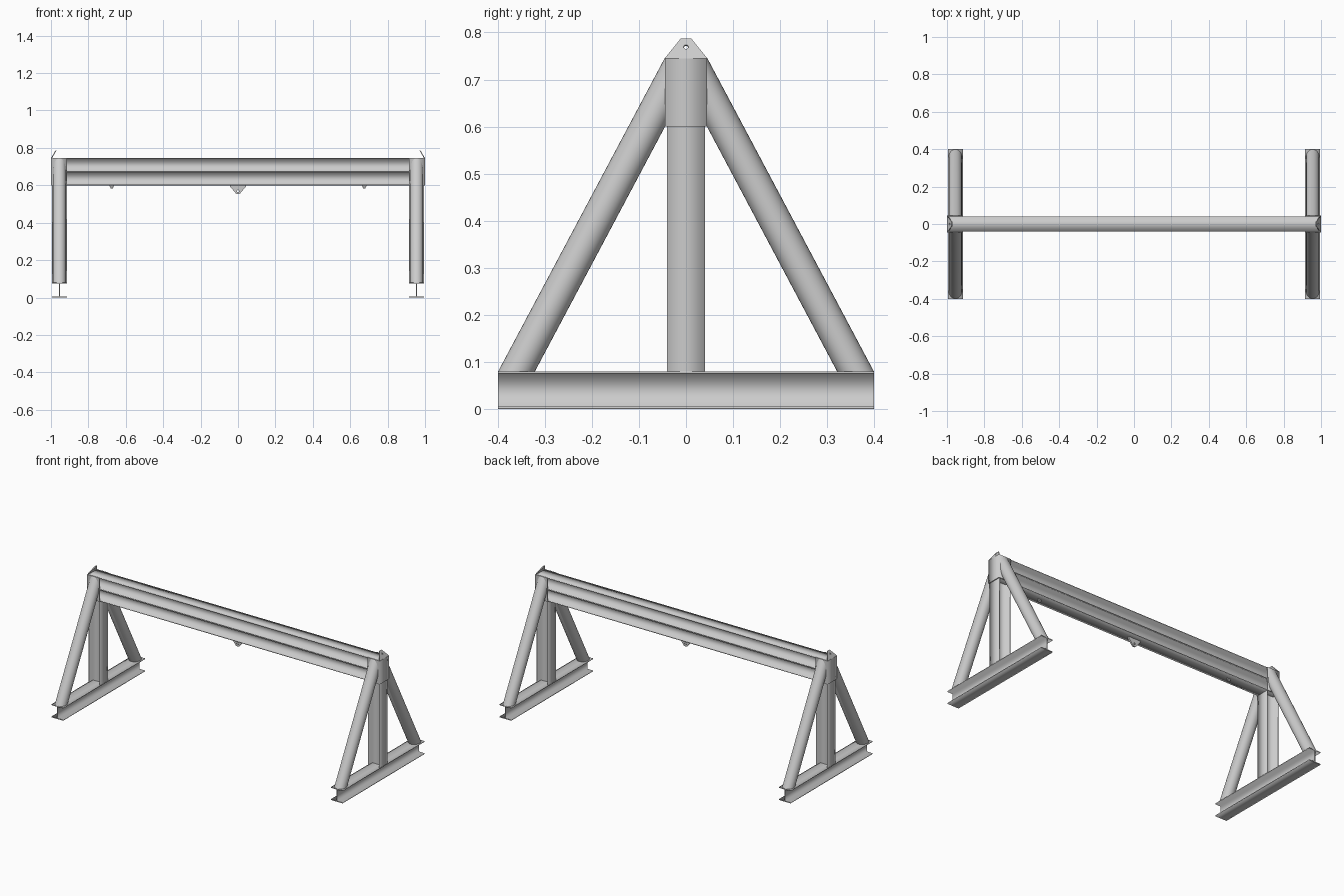
import bpy, bmesh, math
from mathutils import Matrix, Vector

if "Cube" in bpy.data.objects:
    bpy.data.objects.remove(bpy.data.objects["Cube"])


def mirror(ob, x=True, y=False):
    m = ob.modifiers.new("mirror", "MIRROR")
    m.use_axis = (x, y, False)
    m.use_clip = False


def prism(name, outline, depth, u, v, centre, holes=()):
    """Extrude a flat outline (axes u, v), with round holes, about centre."""
    cu = bpy.data.curves.new(name, "CURVE")
    cu.dimensions, cu.fill_mode, cu.extrude = "2D", "BOTH", depth / 2
    loops = [outline]
    for hx, hy, r in holes:
        loops.append([(hx + r * math.cos(k * math.pi / 8),
                       hy + r * math.sin(k * math.pi / 8)) for k in range(16)])
    for loop in loops:
        sp = cu.splines.new("POLY")
        sp.points.add(len(loop) - 1)
        for p, (a, b) in zip(sp.points, loop):
            p.co = (a, b, 0, 1)
        sp.use_cyclic_u = True
    tmp = bpy.data.objects.new(name + "_tmp", cu)
    bpy.context.collection.objects.link(tmp)
    dg = bpy.context.evaluated_depsgraph_get()
    me = bpy.data.meshes.new_from_object(tmp.evaluated_get(dg))
    bpy.data.objects.remove(tmp)
    u, v = Vector(u).normalized(), Vector(v).normalized()
    m = Matrix((u, v, u.cross(v))).transposed().to_4x4()
    m.translation = Vector(centre)
    me.transform(m)
    bm = bmesh.new()
    bm.from_mesh(me)
    bmesh.ops.remove_doubles(bm, verts=bm.verts, dist=1e-5)
    bmesh.ops.recalc_face_normals(bm, faces=bm.faces)
    bm.to_mesh(me)
    bm.free()
    ob = bpy.data.objects.new(name, me)
    bpy.context.collection.objects.link(ob)
    return ob


def i_section(w, h, t=0.005):
    a, b, c = w / 2, h / 2, t / 2
    q = [(a, -b), (a, -b + t), (c, -b + t), (c, b - t), (a, b - t), (a, b)]
    return q + [(-x, -y) for x, y in q]


X, Y, Z = (1, 0, 0), (0, 1, 0), (0, 0, 1)
CX = 0.955   # x of the end frames

# Two stacked I-beams forming the crossbeam
for name, z in (("lower_crossbeam", 0.63625), ("upper_crossbeam", 0.70875)):
    prism(name, i_section(0.08, 0.0725), 1.99, Y, Z, (0, 0, z))

# Foot beams and upright columns
mirror(prism("foot_beam", i_section(0.08, 0.08), 0.8, X, Z, (CX, 0, 0.04)))
mirror(prism("column", i_section(0.08, 0.08), 0.52, Y, X, (CX, 0, 0.34)))

# U-shaped bracket wrapping each crossbeam end
bracket = [(0.915, -0.045), (1, -0.045), (1, 0.045), (0.915, 0.045),
           (0.915, 0.04), (0.995, 0.04), (0.995, -0.04), (0.915, -0.04)]
mirror(prism("end_bracket", bracket, 0.145, X, Y, (0, 0, 0.6725)))

# Lifting lugs leaning inward on top of each end
lug = [(-0.045, 0), (0.045, 0), (0.011, 0.049), (-0.011, 0.049)]
mirror(prism("lifting_lug", lug, 0.005, Y, (-0.5, 0, 0.86),
             (0.9975, 0, 0.744), [(0, 0.028, 0.005)]))

# Hanging eyes under the crossbeam
eye = [(-0.043, 0.6), (-0.043, 0.594), (-0.012, 0.557), (-0.006, 0.553),
       (0.006, 0.553), (0.012, 0.557), (0.043, 0.594), (0.043, 0.6)]
prism("centre_eye", eye, 0.01, X, Z, (0, 0, 0), [(0, 0.569, 0.006)])
small = [(-0.013, 0.6), (-0.006, 0.583), (0.006, 0.583), (0.013, 0.6)]
mirror(prism("side_eye", small, 0.006, X, Z, (0.675, 0, 0),
             [(0, 0.591, 0.003)]))

# Slanted tube braces, mitred to the foot beam and the bracket
N, R = 32, 0.0345
base = Vector((CX, 0.36, 0.08))
d = (Vector((CX, 0.045, 0.6725)) - base).normalized()
side = d.cross(Vector(X))
bm = bmesh.new()
low, high = [], []
for k in range(N):
    a = 2 * math.pi * k / N
    p = base + R * (math.cos(a) * Vector(X) + math.sin(a) * side)
    low.append(bm.verts.new(p + d * ((0.08 - p.z) / d.z)))
    high.append(bm.verts.new(p + d * ((0.045 - p.y) / d.y)))
for k in range(N):
    j = (k + 1) % N
    bm.faces.new((low[k], low[j], high[j], high[k]))
bm.faces.new(low)
bm.faces.new(high)
bmesh.ops.recalc_face_normals(bm, faces=bm.faces)
me = bpy.data.meshes.new("brace_tube")
bm.to_mesh(me)
bm.free()
tube = bpy.data.objects.new("brace_tube", me)
bpy.context.collection.objects.link(tube)
bpy.context.view_layer.objects.active = tube
tube.select_set(True)
bpy.ops.object.shade_smooth_by_angle(angle=math.radians(30))
mirror(tube, True, True)
